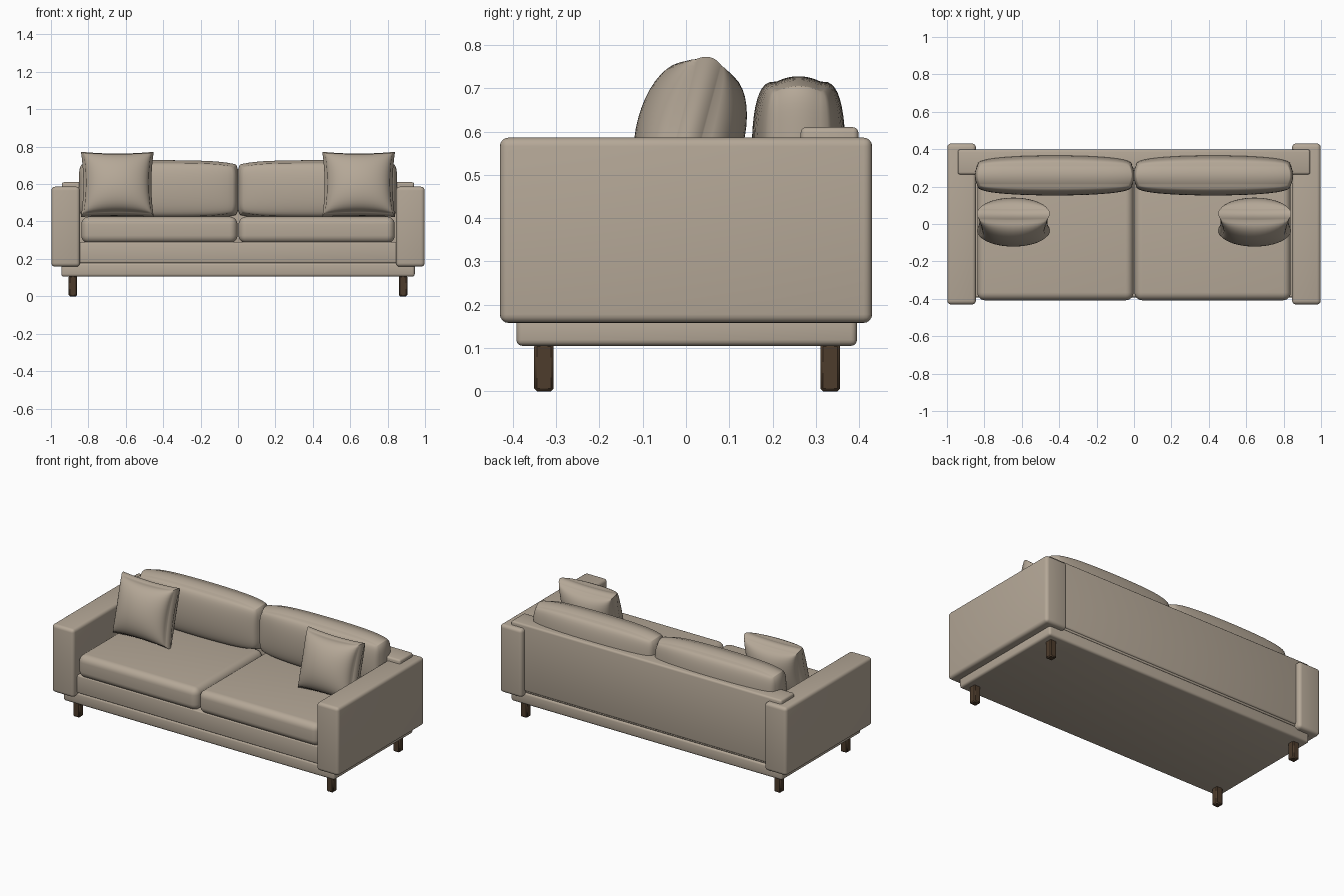
import bpy, bmesh, math

if "Cube" in bpy.data.objects:
    bpy.data.objects.remove(bpy.data.objects["Cube"])


def material(name, rgb):
    m = bpy.data.materials.new(name)
    m.use_nodes = True
    m.diffuse_color = (*rgb, 1)
    m.node_tree.nodes["Principled BSDF"].inputs["Base Color"].default_value = (*rgb, 1)
    return m


fabric = material("beige fabric", (0.46, 0.39, 0.31))
wood = material("dark wood", (0.075, 0.045, 0.025))


def finish(name, bm, mat, loc=(0, 0, 0), tilt=0, angle=40):
    bmesh.ops.recalc_face_normals(bm, faces=bm.faces)
    mesh = bpy.data.meshes.new(name)
    bm.to_mesh(mesh)
    bm.free()
    mesh.materials.append(mat)
    obj = bpy.data.objects.new(name, mesh)
    bpy.context.collection.objects.link(obj)
    obj.location = loc
    obj.rotation_euler.x = tilt
    bpy.ops.object.select_all(action="DESELECT")
    obj.select_set(True)
    bpy.context.view_layer.objects.active = obj
    bpy.ops.object.shade_smooth_by_angle(angle=math.radians(angle))
    return obj


def box(name, x, y, z, mat=fabric, bevel=0.01, segments=3):
    """Rounded box from its (low, high) range on each axis."""
    bm = bmesh.new()
    bmesh.ops.create_cube(bm, size=1)
    for v in bm.verts:
        v.co = [(lo + hi) / 2 + c * (hi - lo) for c, (lo, hi) in zip(v.co, (x, y, z))]
    bmesh.ops.bevel(bm, geom=bm.edges[:], offset=bevel, segments=segments,
                    profile=0.5, affect="EDGES")
    return finish(name, bm, mat)


def cushion(name, loc, width, height, thick, rim, power=0.4, corner=0.0,
            pinch_x=0.0, pinch_z=0.0, tilt=0):
    """Upright stuffed cushion: a gridded slab whose two faces swell in the middle."""
    bm = bmesh.new()
    bmesh.ops.create_cube(bm, size=2)
    bmesh.ops.subdivide_edges(bm, edges=bm.edges[:], cuts=19, use_grid_fill=True)
    for p in bm.verts:
        # crowd the grid lines toward the seams
        u, v = (math.sin(c * math.pi / 2) for c in (p.co.x, p.co.z))
        t = p.co.y
        swell = max(0, (1 - u * u) * (1 - v * v)) ** power
        bulge = 0.012 * (1 - t * t)
        sx = 1 - corner * v ** 6 - pinch_x * (1 - v * v)
        sz = 1 - corner * u ** 6 * width / height - pinch_z * (1 - u * u)
        p.co = (u * (width / 2 * sx + bulge),
                t * (rim + (thick - rim) * swell) / 2,
                v * (height / 2 * sz + bulge))
    return finish(name, bm, fabric, loc, tilt, 50)


# Base and back
box("plinth", (-0.945, 0.945), (-0.392, 0.395), (0.105, 0.18), bevel=0.014)
box("seat_rail", (-0.86, 0.86), (-0.392, 0.39), (0.178, 0.29), bevel=0.008)
box("backrest", (-0.942, 0.942), (0.265, 0.398), (0.19, 0.61), bevel=0.012)

for side, s in (("left", 1), ("right", -1)):
    def span(a, b):
        return tuple(sorted((a * s, b * s)))

    # Arm with a thin welted panel around its outer faces
    box(side + "_arm", span(0.845, 0.998), (-0.43, 0.43), (0.158, 0.586), bevel=0.02, segments=4)

    # Seat cushion, crowned slightly on top
    seat = box(side + "_seat_cushion", span(0.003, 0.838), (-0.408, 0.27),
               (0.284, 0.426), bevel=0.042, segments=6)

    # Back cushion and throw pillow
    cushion(side + "_back_cushion", (0.424 * s, 0.26, 0.57), 0.83, 0.275, 0.215, 0.1,
            power=0.32, corner=0.035, pinch_z=-0.06)
    cushion(side + "_throw_pillow", (0.645 * s, 0.01, 0.598), 0.365, 0.335, 0.25, 0.06,
            power=0.42, pinch_x=0.07, pinch_z=0.06, tilt=-math.radians(15))

    # Legs
    for end, y in (("front", -0.328), ("back", 0.333)):
        box(f"{side}_{end}_leg", span(0.86, 0.905), (y - 0.0225, y + 0.0225), (0, 0.11),
            wood, bevel=0.006, segments=1)
